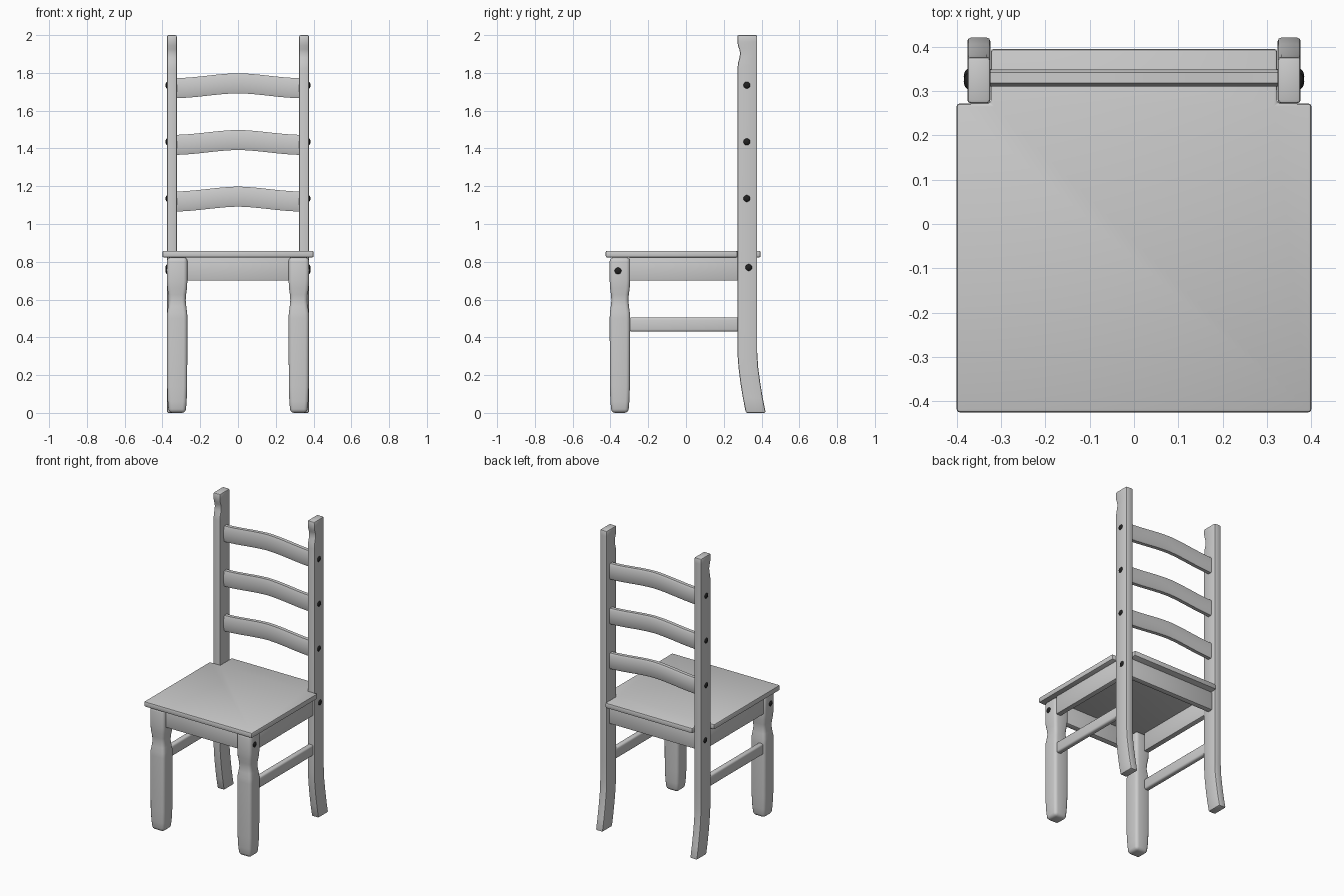
import bpy, bmesh, math
from mathutils import Matrix

if "Cube" in bpy.data.objects:
    bpy.data.objects.remove(bpy.data.objects["Cube"])

DARK = bpy.data.materials.new("dark_peg")
DARK.diffuse_color = (0.015, 0.015, 0.015, 1)
DARK.use_nodes = True
DARK.node_tree.nodes["Principled BSDF"].inputs["Base Color"].default_value = DARK.diffuse_color


def finish(name, bm, bevel=0.0, segments=2, mat=None):
    """Round the hard edges, shade smooth and link the part."""
    bmesh.ops.recalc_face_normals(bm, faces=bm.faces)
    if bevel:
        hard = [e for e in bm.edges if e.calc_face_angle(0) > math.radians(50)]
        bmesh.ops.bevel(bm, geom=hard, offset=bevel, segments=segments,
                        profile=0.5, affect='EDGES', clamp_overlap=True)
    me = bpy.data.meshes.new(name)
    bm.to_mesh(me)
    bm.free()
    ob = bpy.data.objects.new(name, me)
    bpy.context.collection.objects.link(ob)
    if mat:
        me.materials.append(mat)
    bpy.ops.object.select_all(action='DESELECT')
    ob.select_set(True)
    bpy.context.view_layer.objects.active = ob
    bpy.ops.object.shade_smooth_by_angle(angle=math.radians(35))
    return ob


def loft(name, rings, bevel=0.01, segments=2):
    """Skin a stack of equal-sized closed rings and cap both ends."""
    bm = bmesh.new()
    rows = [[bm.verts.new(p) for p in ring] for ring in rings]
    n = len(rows[0])
    for a, b in zip(rows, rows[1:]):
        for i in range(n):
            j = (i + 1) % n
            bm.faces.new((a[i], a[j], b[j], b[i]))
    bm.faces.new(rows[0][::-1])
    bm.faces.new(rows[-1])
    return finish(name, bm, bevel, segments)


def rect_z(x0, x1, y0, y1, z):
    return [(x0, y0, z), (x1, y0, z), (x1, y1, z), (x0, y1, z)]


def bar(name, x0, x1, y0, y1, z0, z1, bevel=0.006, segments=2):
    return loft(name, [rect_z(x0, x1, y0, y1, z0), rect_z(x0, x1, y0, y1, z1)],
                bevel, segments)


def peg(name, side, y, z):
    bm = bmesh.new()
    bmesh.ops.create_uvsphere(bm, u_segments=16, v_segments=10, radius=1,
                              matrix=Matrix.Translation((side * 0.372, y, z))
                              @ Matrix.Diagonal((0.012, 0.019, 0.019, 1)))
    finish(name, bm, mat=DARK)


# Seat: a board with a narrower tongue between the back posts
outline = [(-0.4, -0.425), (0.4, -0.425), (0.4, 0.272), (0.323, 0.272),
           (0.323, 0.395), (-0.323, 0.395), (-0.323, 0.272), (-0.4, 0.272)]
loft("seat", [[(x, y, z) for x, y in outline] for z in (0.823, 0.858)], 0.007)

# Side profiles: back post (z, front y, back y) and front leg (z, half width)
POST = [(0, 0.317, 0.422), (0.08, 0.301, 0.406), (0.16, 0.288, 0.393),
        (0.24, 0.278, 0.382), (0.32, 0.272, 0.377), (0.45, 0.272, 0.377),
        (1.82, 0.272, 0.377), (1.855, 0.276, 0.377), (1.88, 0.283, 0.377),
        (1.905, 0.286, 0.377), (1.925, 0.282, 0.377), (1.945, 0.275, 0.377),
        (1.965, 0.272, 0.377), (2.0, 0.272, 0.377)]
LEG = [(0, 0.045), (0.06, 0.050), (0.14, 0.053), (0.5, 0.054), (0.53, 0.053),
       (0.565, 0.048), (0.595, 0.045), (0.625, 0.047), (0.66, 0.052),
       (0.70, 0.054), (0.823, 0.054)]

for s, tag in ((-1, "left"), (1, "right")):
    loft("back_post_" + tag,
         [rect_z(s * 0.324, s * 0.376, y0, y1, z) for z, y0, y1 in POST], 0.008)
    cx, cy = s * 0.322, -0.35
    loft("front_leg_" + tag,
         [rect_z(cx - h, cx + h, cy - h, cy + h, z) for z, h in LEG], 0.02, 3)
    # Side rail under the seat and the lower stretcher
    bar("side_rail_" + tag, s * 0.33, s * 0.367, -0.3, 0.28, 0.70, 0.826)
    bar("side_stretcher_" + tag, s * 0.33, s * 0.367, -0.3, 0.28, 0.43, 0.505,
        0.012, 3)
    # Dark pegs on the outer faces
    for i, (y, z) in enumerate([(-0.36, 0.752), (0.332, 0.77), (0.322, 1.135),
                                (0.322, 1.435), (0.322, 1.735)]):
        peg(f"peg_{tag}_{i}", s, y, z)

# Front and back rails under the seat
bar("front_rail", -0.28, 0.28, -0.38, -0.34, 0.70, 0.826)
bar("back_rail", -0.33, 0.33, 0.312, 0.35, 0.70, 0.826)

# Three gently arched back slats with rounded faces
SECTION = [(0.318, -0.053), (0.342, -0.053), (0.348, -0.043), (0.348, 0.043),
           (0.342, 0.053), (0.318, 0.053), (0.312, 0.035), (0.310, 0),
           (0.312, -0.035)]
for n, zc in enumerate((1.119, 1.419, 1.719)):
    rings = []
    for k in range(25):
        x = -0.327 + 0.654 * k / 24
        lift = 0.026 * (0.5 + 0.5 * math.cos(math.pi * x / 0.327)) * 0.7 \
            + 0.026 * 0.3 * (1 - abs(x) / 0.327)
        rings.append([(x, y, zc + z + lift) for y, z in SECTION])
    loft(f"back_slat_{n + 1}", rings, 0)
